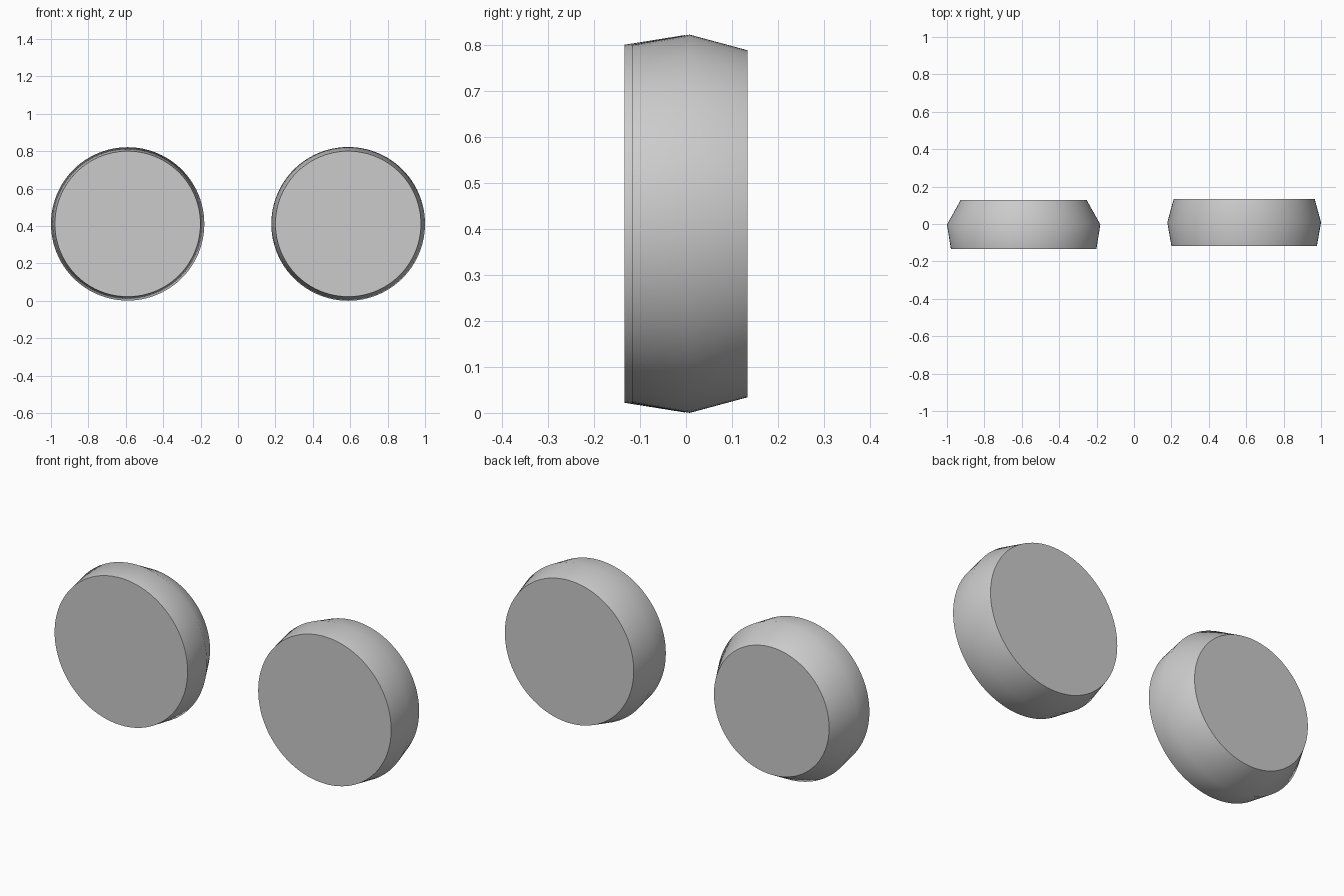
import bpy, bmesh
from math import cos, sin, pi, radians

if "Cube" in bpy.data.objects:
    bpy.data.objects.remove(bpy.data.objects["Cube"])

SIDES = 96


def make_disc(name, x, z, rings):
    """Lathe a disc along y from (y, radius) rings, capped at both ends."""
    bm = bmesh.new()
    loops = [[bm.verts.new((x + r * cos(2 * pi * i / SIDES), y, z + r * sin(2 * pi * i / SIDES)))
              for i in range(SIDES)] for y, r in rings]
    for a, b in zip(loops, loops[1:]):
        for i in range(SIDES):
            j = (i + 1) % SIDES
            bm.faces.new((a[i], a[j], b[j], b[i]))
    bm.faces.new(loops[0])
    bm.faces.new(loops[-1])
    bmesh.ops.recalc_face_normals(bm, faces=bm.faces)
    mesh = bpy.data.meshes.new(name)
    bm.to_mesh(mesh)
    bm.free()
    obj = bpy.data.objects.new(name, mesh)
    bpy.context.collection.objects.link(obj)
    # Soft ridge, crisp cap edges
    bpy.ops.object.select_all(action='DESELECT')
    obj.select_set(True)
    bpy.context.view_layer.objects.active = obj
    bpy.ops.object.shade_smooth_by_angle(angle=radians(45))


# Left disc with a steep back bevel, right disc with a shallow one
make_disc("left_disc", -0.59, 0.411, [(-0.134, 0.389), (-0.003, 0.41), (0.128, 0.337)])
make_disc("right_disc", 0.589, 0.411, [(-0.117, 0.389), (0.008, 0.411), (0.134, 0.377)])
